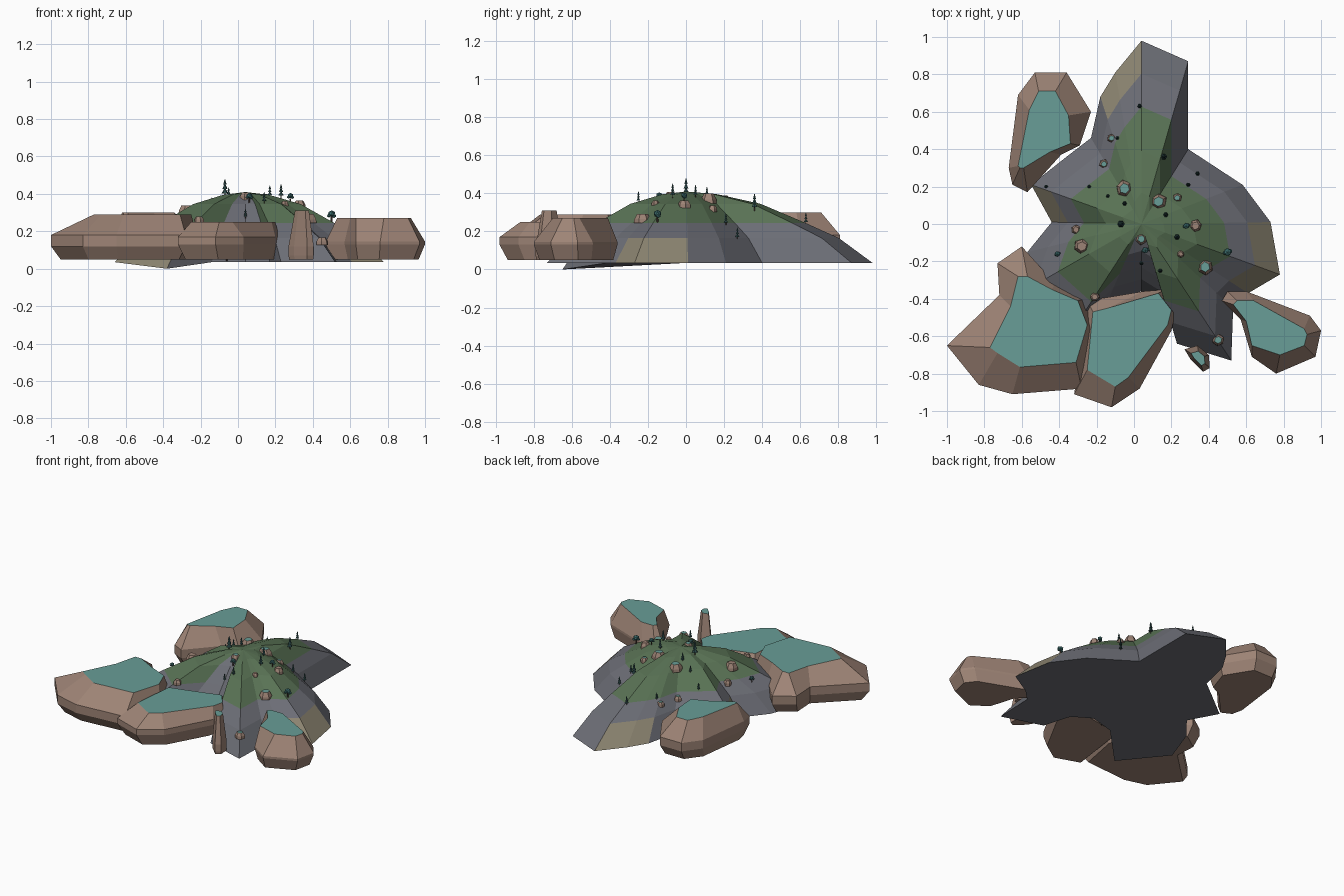
import bpy, bmesh, math, random
from mathutils import Vector
from mathutils.bvhtree import BVHTree

if "Cube" in bpy.data.objects:
    bpy.data.objects.remove(bpy.data.objects["Cube"])

random.seed(4)


def mat(name, rgb):
    m = bpy.data.materials.new(name)
    m.diffuse_color = (*rgb, 1)
    m.use_nodes = True
    m.node_tree.nodes["Principled BSDF"].inputs["Base Color"].default_value = m.diffuse_color
    return m


GRASS = mat("grass", (.10, .17, .09))
SLATE = mat("slate", (.15, .155, .18))
SAND = mat("sand", (.27, .24, .17))
ROCK = mat("rock", (.34, .23, .18))
TEAL = mat("teal_top", (.14, .34, .31))
NEEDLE = mat("needles", (.03, .08, .08))
LEAF = mat("leaves", (.05, .17, .17))
BARK = mat("bark", (.08, .05, .04))


def finish(bm, name, mats):
    bmesh.ops.recalc_face_normals(bm, faces=bm.faces[:])
    me = bpy.data.meshes.new(name)
    bm.to_mesh(me)
    ob = bpy.data.objects.new(name, me)
    for m in mats:
        me.materials.append(m)
    bpy.context.collection.objects.link(ob)
    return ob


def loft(bm, rings, pick=lambda band, seg: 0):
    """Join equal-length point rings with quads; return vertex rings."""
    vs = [[bm.verts.new(p) for p in r] for r in rings]
    n = len(vs[0])
    for b, (lo, hi) in enumerate(zip(vs, vs[1:])):
        for i in range(n):
            j = (i + 1) % n
            bm.faces.new((lo[i], lo[j], hi[j], hi[i])).material_index = pick(b, i)
    return vs


# island: lobed shoreline lofted up to a low summit
shore = [(.04, .98), (-.10, .81), (-.18, .68), (-.23, .46), (-.36, .36), (-.55, .21),
         (-.44, .01), (-.57, -.15), (-.66, -.40), (-.38, -.65), (-.14, -.41), (.04, -.36),
         (.17, -.44), (.23, -.64), (.52, -.73), (.53, -.45), (.61, -.37), (.78, -.27),
         (.73, .01), (.58, .21), (.29, .40), (.29, .87)]
peak = Vector((.04, 0))
sandy = {0, 1, 5, 8, 16, 17}
gully = {10, 11}


def land(band, seg):
    if band == 0:
        return 2 if seg in sandy else 1
    if band == 1 or (seg in gully and band < 4):
        return 1
    return 0


rings = []
for t, z in [(1, .035), (.82, .165), (.64, .245), (.40, .345), (.17, .395)]:
    rings.append([(*(peak + (Vector(p) - peak) * t),
                   0 if t == 1 and p == (-.38, -.65) else z) for p in shore])
bm = bmesh.new()
vs = loft(bm, rings, land)
bm.faces.new(vs[0]).material_index = 1
top = bm.verts.new((*peak, .41))
for i in range(len(shore)):
    bm.faces.new((vs[-1][i], vs[-1][(i + 1) % len(shore)], top))
bmesh.ops.triangulate(bm, faces=[f for f in bm.faces if len(f.verts) == 4])
bm.normal_update()
ground_tree = BVHTree.FromBMesh(bm)
finish(bm, "island", [GRASS, SLATE, SAND])


def ground(x, y):
    hit = ground_tree.ray_cast(Vector((x, y, 2)), Vector((0, 0, -1)))[0]
    return hit.z if hit else .05


# rock plateaus: bulging sides and a teal cap
def plateau(name, outer, cap, heights, foot=.88):
    z0, z1, z2, z3 = heights
    c = sum((Vector(p) for p in outer), Vector((0, 0))) / len(outer)
    base = [c + (Vector(p) - c) * foot for p in outer]
    if isinstance(cap, float):
        cap = [c + (Vector(p) - c) * cap for p in outer]
    bm = bmesh.new()
    vs = loft(bm, [[(*p, z) for p in r] for r, z in
                   ((base, z0), (outer, z1), (outer, z2), (cap, z3))])
    bm.faces.new(vs[0])
    bm.faces.new(vs[-1]).material_index = 1
    finish(bm, name, [ROCK, TEAL])


plateau("plateau_front_left",
        [(-.60, -.12), (-.73, -.21), (-.72, -.38), (-1, -.65), (-.83, -.86),
         (-.65, -.91), (-.28, -.88), (-.22, -.57), (-.26, -.40), (-.42, -.32)],
        [(-.57, -.28), (-.62, -.28), (-.66, -.44), (-.77, -.66), (-.73, -.69),
         (-.61, -.765), (-.31, -.74), (-.25, -.54), (-.30, -.41), (-.44, -.35)],
        (.05, .12, .18, .29))
plateau("plateau_front",
        [(-.25, -.41), (-.32, -.91), (-.12, -.98), (.03, -.88), (.20, -.57),
         (.22, -.48), (.17, -.35), (.05, -.36)],
        [(-.22, -.47), (-.25, -.78), (-.10, -.87), (-.03, -.82), (.18, -.54),
         (.20, -.46), (.13, -.37), (-.14, -.45)],
        (.05, .13, .17, .25))
plateau("plateau_right",
        [(.47, -.41), (.50, -.36), (.60, -.36), (.94, -.49), (1, -.57), (.97, -.71),
         (.76, -.80), (.63, -.71), (.57, -.51)],
        [(.53, -.43), (.55, -.41), (.64, -.41), (.91, -.56), (.925, -.59), (.91, -.65),
         (.78, -.70), (.63, -.65), (.60, -.52)],
        (.05, .13, .145, .27))
plateau("plateau_back_left",
        [(-.67, .30), (-.62, .69), (-.53, .81), (-.36, .81), (-.23, .60), (-.29, .42),
         (-.39, .37), (-.57, .17), (-.65, .21)],
        [(-.62, .31), (-.56, .61), (-.51, .71), (-.42, .71), (-.35, .58), (-.34, .43),
         (-.45, .385), (-.59, .30), (-.61, .30)],
        (.05, .12, .18, .30))
plateau("rock_pillar",
        [(.27, -.67), (.34, -.65), (.40, -.70), (.405, -.77), (.37, -.79), (.30, -.72)],
        .55, (.05, .07, .12, .31), .95)

# small boulders with flat tops; the second group has teal caps
def boulder(i, x, y, r, capped):
    z = ground(x, y)
    turn = random.random() * 6
    ring = [Vector((math.cos(turn + k * math.tau / 6), math.sin(turn + k * math.tau / 6)))
            * r * random.uniform(.88, 1.08) for k in range(6)]
    bm = bmesh.new()
    vs = loft(bm, [[(x + p.x * s, y + p.y * s, z + h) for p in ring]
                   for s, h in ((1, -.015), (.95, .005), (.6, r * .75))])
    bm.faces.new(vs[0])
    bm.faces.new(vs[-1]).material_index = int(capped)
    finish(bm, f"boulder_{i}", [ROCK, TEAL])


bare = [(-.28, -.12, .045), (-.31, -.03, .028), (.33, -.01, .034), (.25, -.16, .02),
        (-.21, -.39, .027)]
capped = [(-.05, .19, .045), (.13, .12, .047), (.38, -.23, .045), (.45, -.62, .034),
          (-.16, .32, .026), (.23, .14, .026), (-.12, .46, .024), (.04, -.08, .032)]
for i, b in enumerate(bare + capped):
    boulder(i, *b, i >= len(bare))


# trees
def cone(bm, x, y, z, r1, r2, h, idx):
    ring = lambda r, zz: [(x + r * math.cos(k * math.tau / 6),
                           y + r * math.sin(k * math.tau / 6), zz) for k in range(6)]
    vs = loft(bm, [ring(r1, z), ring(r2, z + h)], lambda b, s: idx)
    for v in vs:
        bm.faces.new(v).material_index = idx


def conifer(i, x, y, h):
    z = ground(x, y)
    bm = bmesh.new()
    cone(bm, x, y, z - .01, h * .04, h * .03, h * .35, 1)
    for k in range(3):
        cone(bm, x, y, z + h * (.2 + .25 * k), h * (.2 - .05 * k), h * .015, h * .3, 0)
    finish(bm, f"conifer_{i}", [NEEDLE, BARK])


def leafy_tree(i, x, y, r):
    z = ground(x, y)
    bm = bmesh.new()
    cone(bm, x, y, z - .01, r * .25, r * .2, r * 1.7, 1)
    for dx, dy, dz, s in ((0, 0, 2, 1), (.6, .2, 1.4, .6), (-.6, -.2, 1.5, .55)):
        ball = bmesh.ops.create_icosphere(bm, subdivisions=1, radius=r * s)["verts"]
        bmesh.ops.scale(bm, verts=ball, vec=(1, 1, .8))
        bmesh.ops.translate(bm, verts=ball, vec=(x + dx * r, y + dy * r, z + dz * r))
    finish(bm, f"leafy_tree_{i}", [LEAF, BARK])


for i, t in enumerate([(-.07, 0, .095), (.03, .63, .06), (.16, .36, .085), (.34, .27, .06),
                       (.29, .21, .06), (-.24, .20, .05), (-.14, .15, .05), (-.05, .11, .06),
                       (.17, .05, .065), (-.09, .46, .05), (.14, -.25, .06), (.04, -.21, .05),
                       (.23, -.07, .075), (-.47, .20, .05)]):
    conifer(i, *t)
for i, t in enumerate([(.50, -.15, .022), (.06, -.14, .018), (-.41, -.16, .015),
                       (.28, -.01, .017), (-.06, -.40, .016)]):
    leafy_tree(i, *t)
